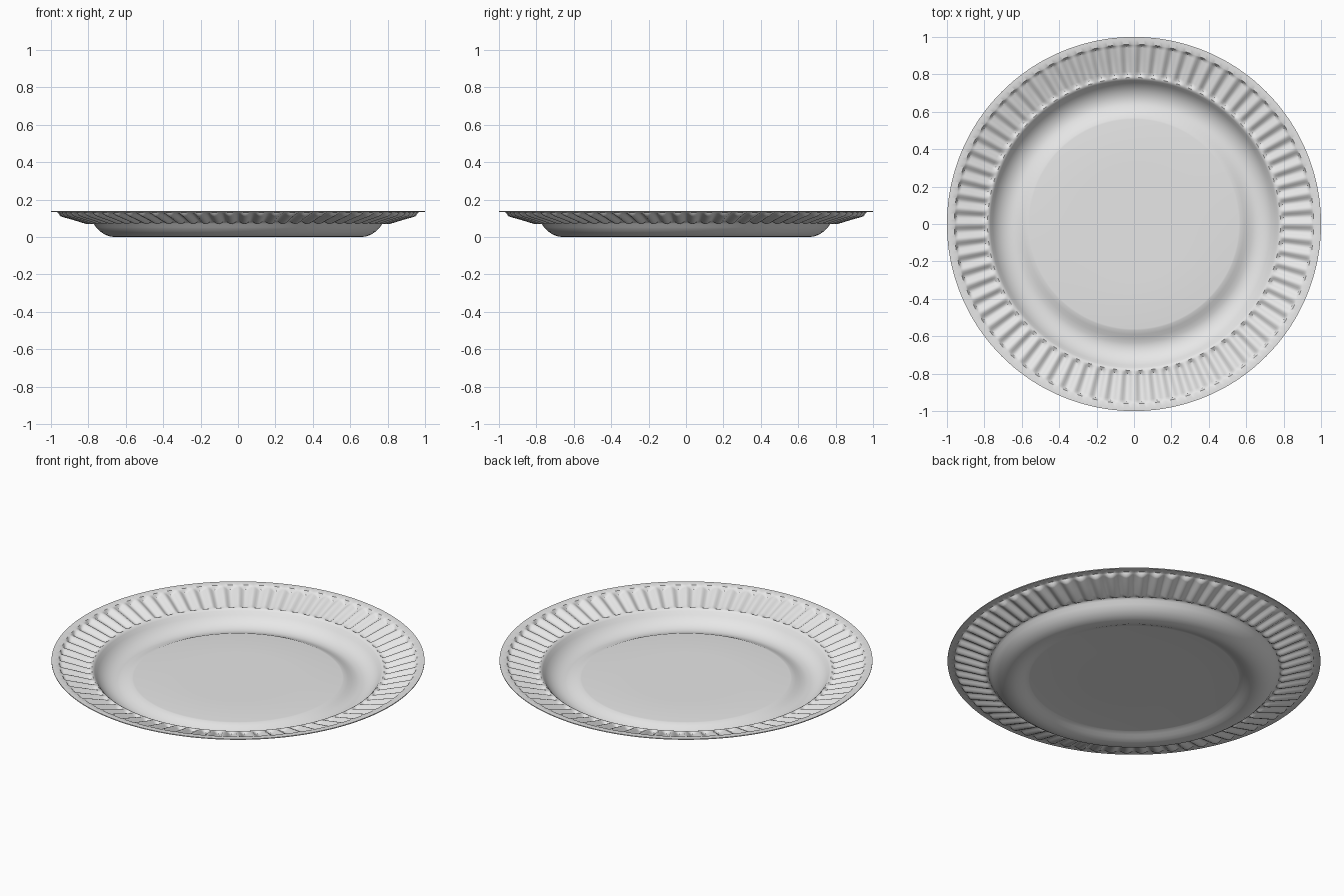
import bpy, bmesh, math

if "Cube" in bpy.data.objects:
    bpy.data.objects.remove(bpy.data.objects["Cube"])

FLUTES, STEPS = 72, 8
SEG = FLUTES * STEPS
THICK = 0.005

# Upper surface profile: radius, height, flute depth
profile = [
    (0.30, 0.036, 0), (0.560, 0.036, 0), (0.568, 0.035, 0), (0.59, 0.026, 0),
    (0.61, 0.017, 0), (0.635, 0.008, 0), (0.66, 0.005, 0), (0.685, 0.009, 0),
    (0.71, 0.018, 0), (0.735, 0.035, 0), (0.755, 0.056, 0), (0.768, 0.075, 0),
    (0.776, 0.083, 0), (0.783, 0.086, 0), (0.790, 0.088, 0.006),
    (0.800, 0.091, 0.017), (0.815, 0.095, 0.019), (0.88, 0.115, 0.019),
    (0.94, 0.132, 0.019), (0.950, 0.134, 0.017), (0.956, 0.136, 0.007),
    (0.961, 0.137, 0), (0.985, 0.140, 0), (1.0, 0.140, 0),
]

bm = bmesh.new()
centre = bm.verts.new((0, 0, 0.036))
rings = []
for r, z, depth in profile:
    ring = []
    for i in range(SEG):
        a = 2 * math.pi * i / SEG
        # rounded ridges with radial valleys between them
        valley = 0.5 - 0.5 * math.cos(2 * math.pi * i / STEPS)
        ring.append(bm.verts.new((r * math.cos(a), r * math.sin(a), z - depth * valley)))
    rings.append(ring)

for i in range(SEG):
    j = (i + 1) % SEG
    bm.faces.new((centre, rings[0][i], rings[0][j]))
    for inner, outer in zip(rings, rings[1:]):
        bm.faces.new((inner[i], outer[i], outer[j], inner[j]))

mesh = bpy.data.meshes.new("fluted_plate")
bm.to_mesh(mesh)
bm.free()
plate = bpy.data.objects.new("fluted_plate", mesh)
bpy.context.collection.objects.link(plate)

# Off-white paper
mat = bpy.data.materials.new("off_white_paper")
mat.diffuse_color = (0.8, 0.8, 0.8, 1)
mat.use_nodes = True
mat.node_tree.nodes["Principled BSDF"].inputs["Base Color"].default_value = mat.diffuse_color
mesh.materials.append(mat)

# Thin sheet thickness, below the drawn surface
solid = plate.modifiers.new("sheet_thickness", 'SOLIDIFY')
solid.thickness = THICK
solid.offset = -1

bpy.context.view_layer.objects.active = plate
plate.select_set(True)
bpy.ops.object.modifier_apply(modifier=solid.name)
bpy.ops.object.shade_smooth_by_angle(angle=math.radians(40))
